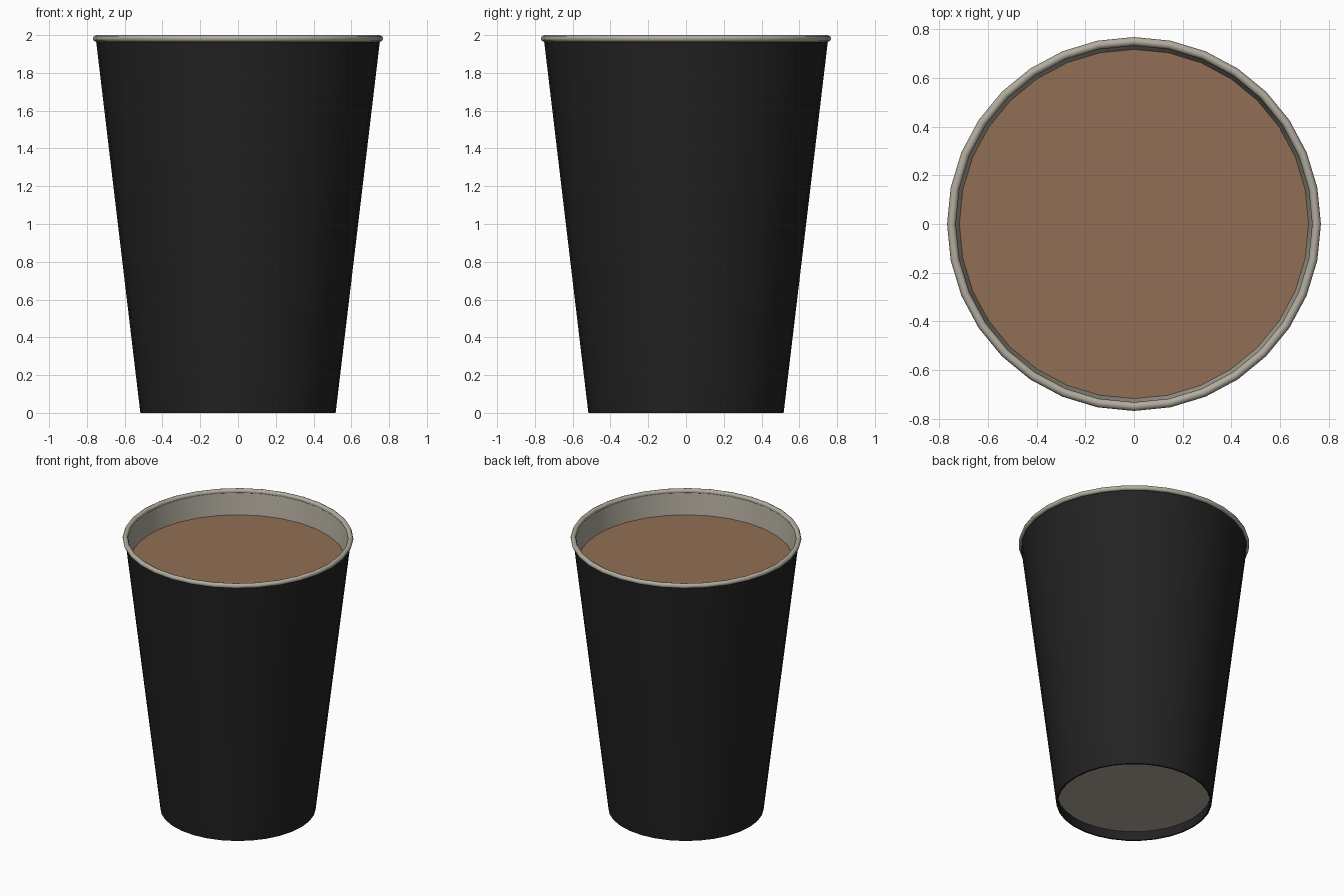
import bpy
import math

if "Cube" in bpy.data.objects:
    bpy.data.objects.remove(bpy.data.objects["Cube"])

SIDES = 32


def material(name, rgb):
    m = bpy.data.materials.new(name)
    m.diffuse_color = (*rgb, 1.0)
    m.use_nodes = True
    m.node_tree.nodes["Principled BSDF"].inputs["Base Color"].default_value = m.diffuse_color
    return m


def lathe(name, profile, mat, closed=False):
    """Revolve (radius, z) points about z; a radius of 0 becomes a cap face."""
    verts, faces = [], []
    rings = [p for p in profile if p[0] > 0]
    for r, z in rings:
        for i in range(SIDES):
            a = 2 * math.pi * i / SIDES
            verts.append((r * math.cos(a), r * math.sin(a), z))
    n = len(rings)
    for j in range(n if closed else n - 1):
        k = (j + 1) % n
        for i in range(SIDES):
            i2 = (i + 1) % SIDES
            faces.append((j * SIDES + i, j * SIDES + i2, k * SIDES + i2, k * SIDES + i))
    if profile[-1][0] == 0:
        faces.append(tuple((n - 1) * SIDES + i for i in range(SIDES)))
    mesh = bpy.data.meshes.new(name)
    mesh.from_pydata(verts, [], faces)
    mesh.materials.append(mat)
    obj = bpy.data.objects.new(name, mesh)
    bpy.context.collection.objects.link(obj)
    bpy.ops.object.select_all(action='DESELECT')
    obj.select_set(True)
    bpy.context.view_layer.objects.active = obj
    bpy.ops.object.shade_smooth_by_angle(angle=math.radians(50))
    return obj


black = material("black sleeve", (0.016, 0.016, 0.016))
grey = material("warm grey paper", (0.445, 0.413, 0.342))
brown = material("milky coffee", (0.283, 0.156, 0.089))

# Tapered outer wall, folded under into the recessed base
lathe("outer_wall", [(0.512, 0.07), (0.506, 0.0), (0.517, 0.0), (0.752, 1.975)], black)

# Recessed underside disc, facing down
base = lathe("base_disc", [(0.513, 0.068), (0, 0.068)], grey)
base.data.flip_normals()

# Inner lining, facing inwards, with floor
lathe("inner_lining", [(0.737, 1.985), (0.511, 0.085), (0, 0.085)], grey)

# Rolled lip
lip = [(0.750 + 0.018 * math.cos(2 * math.pi * i / 8),
        1.982 + 0.018 * math.sin(2 * math.pi * i / 8)) for i in range(8)]
lathe("rolled_lip", lip, grey, closed=True)

# Drink surface
lathe("drink", [(0.718, 1.82), (0, 1.82)], brown)
